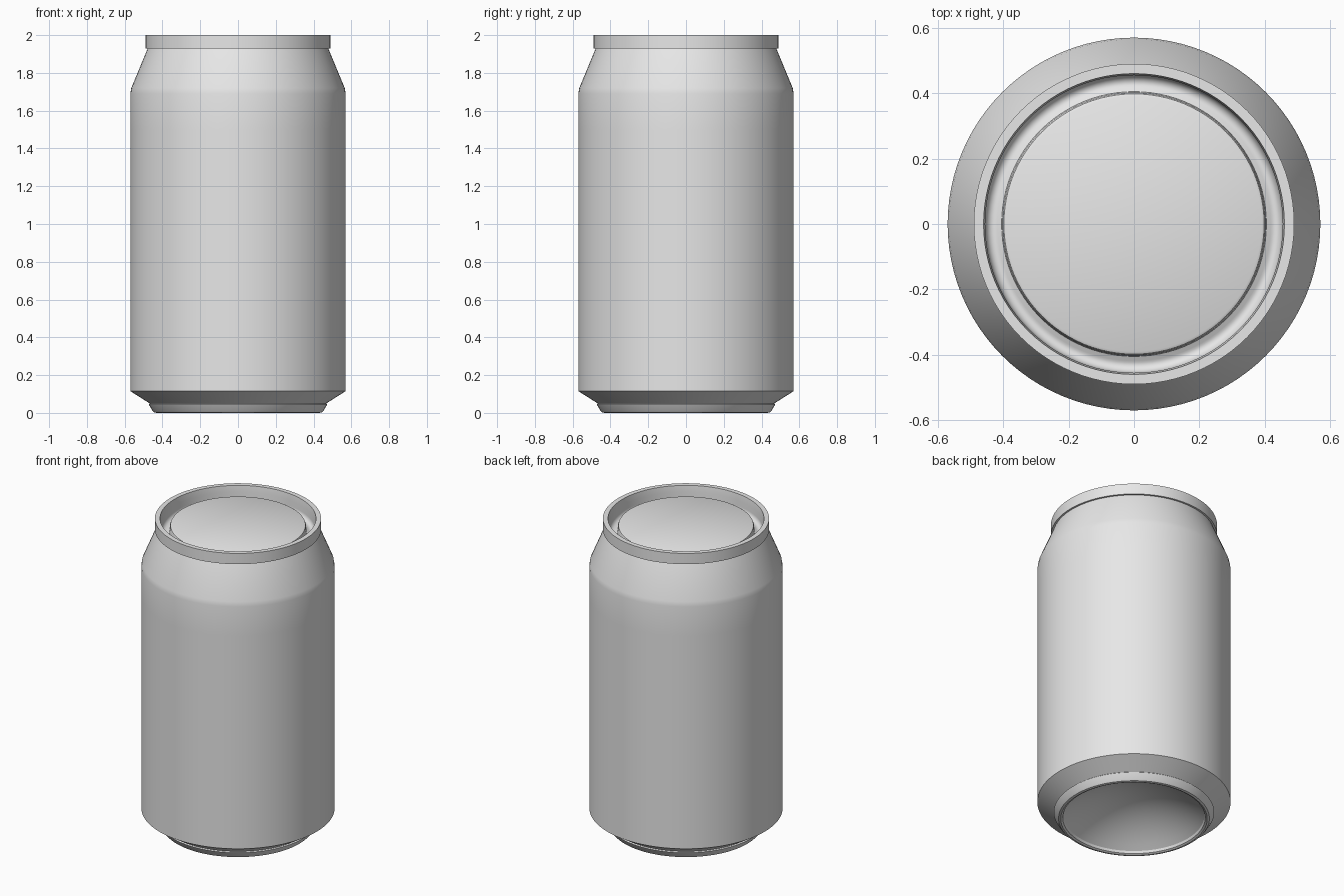
import bpy
import bmesh
import math
from mathutils import Vector

cube = bpy.data.objects.get("Cube")
if cube:
    bpy.data.objects.remove(cube, do_unlink=True)

SEGMENTS = 96

metal = bpy.data.materials.new("plain grey metal")
metal.use_nodes = True
grey = (0.8, 0.8, 0.8, 1.0)
metal.diffuse_color = grey
metal.node_tree.nodes["Principled BSDF"].inputs["Base Color"].default_value = grey


def lathe(name, profile):
    """Spin a (radius, height) profile, listed bottom/outside first, around z."""
    bm = bmesh.new()
    verts = [bm.verts.new((r, 0, z)) for r, z in profile]
    edges = [bm.edges.new(pair) for pair in zip(verts, verts[1:])]
    bmesh.ops.spin(bm, geom=verts + edges, cent=(0, 0, 0), axis=(0, 0, 1),
                   angle=math.tau, steps=SEGMENTS, use_merge=True)
    bmesh.ops.remove_doubles(bm, verts=bm.verts[:], dist=0.0001)
    # Orient the open shell from the travel direction of its profile
    bm.faces.ensure_lookup_table()
    bm.normal_update()
    r0, z0 = profile[0]
    r1, z1 = profile[1]
    middle = Vector(((r0 + r1) / 2, 0, (z0 + z1) / 2))
    first = min(bm.faces, key=lambda f: (f.calc_center_median() - middle).length)
    if first.normal.dot(Vector((z1 - z0, 0, r0 - r1))) < 0:
        bmesh.ops.reverse_faces(bm, faces=bm.faces[:])
    mesh = bpy.data.meshes.new(name)
    bm.to_mesh(mesh)
    bm.free()
    mesh.materials.append(metal)
    obj = bpy.data.objects.new(name, mesh)
    bpy.context.collection.objects.link(obj)
    bpy.ops.object.select_all(action="DESELECT")
    obj.select_set(True)
    bpy.context.view_layer.objects.active = obj
    bpy.ops.object.shade_smooth_by_angle(angle=math.radians(30))
    return obj


# Straight wall and sloping neck
lathe("can_wall", [(0.57, 0.115), (0.57, 1.5), (0.57, 1.69), (0.565, 1.72),
                   (0.478, 1.93)])

# Domed underside, rounded foot and lower taper
dome_edge, dome_height, steps = 0.414, 0.15, 12
dome = []
for i in range(steps + 1):
    t = i / steps
    dome.append((dome_edge * t, 0.02 + dome_height * (1 - t * t)))
lathe("can_base", dome + [(0.42, 0.006), (0.432, 0), (0.445, 0.003),
                          (0.453, 0.012), (0.473, 0.045), (0.467, 0.05),
                          (0.57, 0.115)])

# Rolled rim, sunken groove and raised centre panel
groove = []
for i in range(9):
    a = math.pi * 0.65 * i / 8
    groove.append((0.43 + 0.025 * math.cos(a), 1.925 - 0.03 * math.sin(a)))
lathe("can_lid", [(0.478, 1.93), (0.49, 1.93), (0.49, 2), (0.46, 2),
                  (0.455, 1.96)] + groove +
      [(0.405, 1.905), (0.402, 1.945), (0.398, 1.956), (0.39, 1.96), (0, 1.96)])
